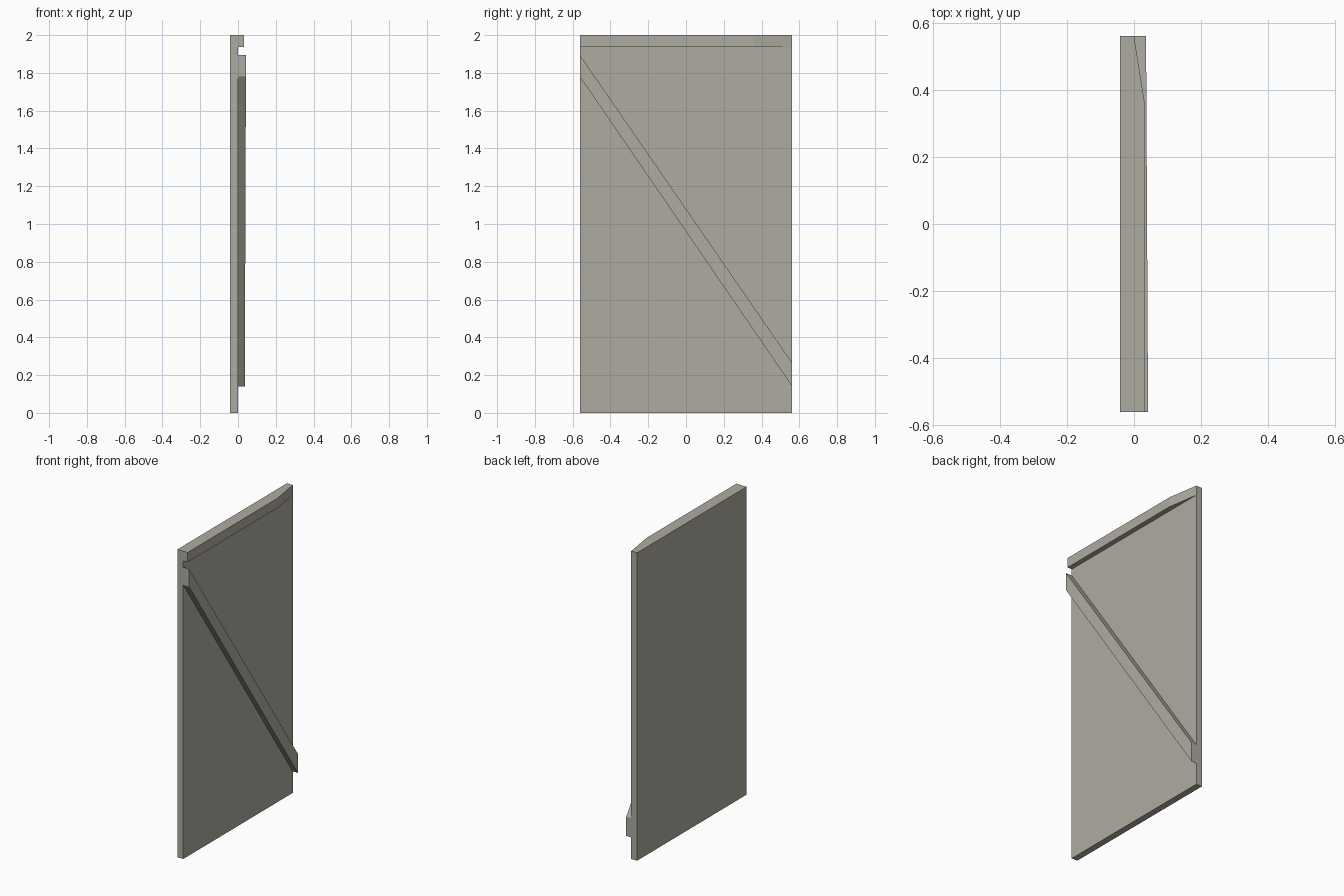
import bpy, bmesh

if "Cube" in bpy.data.objects:
    bpy.data.objects.remove(bpy.data.objects["Cube"])

# One flat warm grey for the whole model
mat = bpy.data.materials.new("warm grey")
mat.diffuse_color = (0.42, 0.41, 0.35, 1)
mat.use_nodes = True
mat.node_tree.nodes["Principled BSDF"].inputs["Base Color"].default_value = mat.diffuse_color

W = 0.562   # half width along y
T = 0.042   # panel thickness


def loft(name, a, b):
    """Solid between two matching polygon outlines."""
    bm = bmesh.new()
    va = [bm.verts.new(p) for p in a]
    vb = [bm.verts.new(p) for p in b]
    n = len(a)
    bm.faces.new(va)
    bm.faces.new(vb[::-1])
    for i in range(n):
        j = (i + 1) % n
        bm.faces.new((va[j], va[i], vb[i], vb[j]))
    bmesh.ops.recalc_face_normals(bm, faces=bm.faces)
    me = bpy.data.meshes.new(name)
    bm.to_mesh(me)
    bm.free()
    me.materials.append(mat)
    ob = bpy.data.objects.new(name, me)
    bpy.context.collection.objects.link(ob)


def upright(name, outline, z0, z1):
    """Extrude an (x, y) outline between two heights."""
    loft(name, [(x, y, z0) for x, y in outline], [(x, y, z1) for x, y in outline])


# Flat door panel
upright("panel", [(-T, -W), (0, -W), (0, W), (-T, W)], 0, 2)

# Top rail, tapering to nothing at the far end
upright("top_rail", [(0, -W), (0.032, -W), (0.032, 0.36), (0, W)], 1.937, 2)


# Diagonal brace, slightly thinner at its low end
def brace_end(y, x, z0, z1):
    return [(0, y, z0), (x, y, z0), (x, y, z1), (0, y, z1)]


loft("diagonal_brace", brace_end(-W, 0.042, 1.78, 1.895), brace_end(W, 0.036, 0.14, 0.265))
